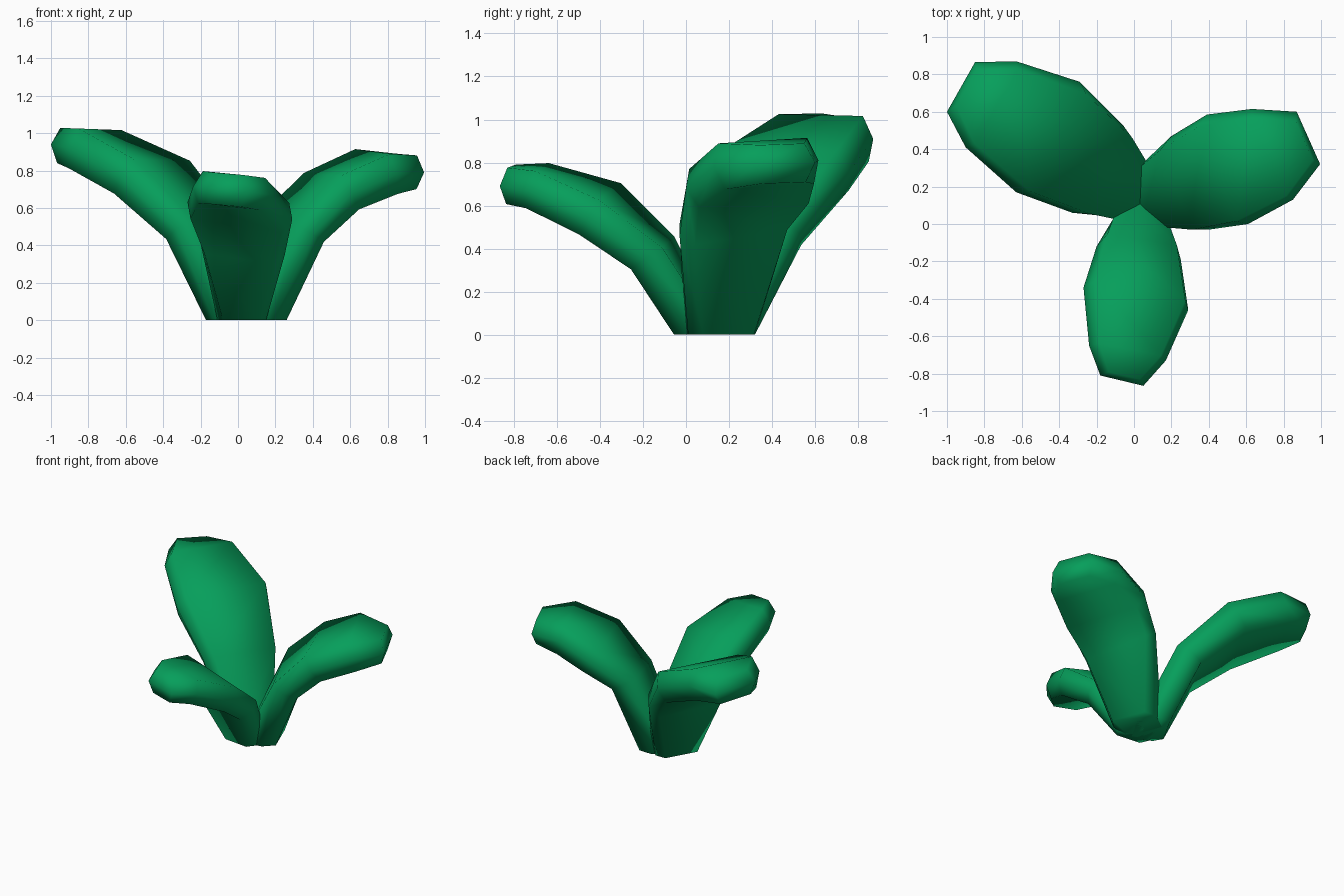
import bpy, bmesh
from mathutils import Vector

if "Cube" in bpy.data.objects:
    bpy.data.objects.remove(bpy.data.objects["Cube"])

green = bpy.data.materials.new("leaf green")
green.diffuse_color = (0.002, 0.345, 0.105, 1)
green.use_nodes = True
green.node_tree.nodes["Principled BSDF"].inputs["Base Color"].default_value = green.diffuse_color


def leaf(name, stations):
    """Thick leaf lofted through (left edge, right edge, half thickness) stations."""
    bm = bmesh.new()
    mids = [(Vector(l) + Vector(r)) / 2 for l, r, h in stations]
    last = len(stations) - 1
    rings = []
    for i, (l, r, h) in enumerate(stations):
        l, r = Vector(l), Vector(r)
        if i == 0:
            t = Vector((0, 0, 1))           # foot is cut flat on the ground
        else:
            t = (mids[min(i + 1, last)] - mids[i - 1]).normalized()
        n = (r - l).cross(t).normalized()
        if i and n.z < 0:
            n = -n
        if i == 0 and n.dot(mids[1] - mids[0]) > 0:
            n = -n                          # upper side faces the middle of the plant
        e = (r - l).normalized() * min(0.04, (r - l).length * 0.14)
        back = t * (0.025 if i == last else 0)
        up = n * (0.15 if i == 0 else h)    # feet overlap in the middle
        dn = n * h
        pts = [l, l + e + up - back, r - e + up - back, r,
               r - e - dn - back, l + e - dn - back]
        rings.append([bm.verts.new(p) for p in pts])
    for a, b in zip(rings, rings[1:]):
        for k in range(6):
            j = (k + 1) % 6
            bm.faces.new((a[k], a[j], b[j], b[k]))
    # foot cap and rounded tip
    bm.faces.new(rings[0])
    tip = rings[-1]
    bm.faces.new(tip[:4])
    bm.faces.new((tip[3], tip[4], tip[5], tip[0]))
    bmesh.ops.recalc_face_normals(bm, faces=bm.faces[:])
    me = bpy.data.meshes.new(name)
    bm.to_mesh(me)
    bm.free()
    me.materials.append(green)
    ob = bpy.data.objects.new(name, me)
    bpy.context.collection.objects.link(ob)
    bpy.ops.object.select_all(action='DESELECT')
    ob.select_set(True)
    bpy.context.view_layer.objects.active = ob
    bpy.ops.object.shade_smooth_by_angle(angle=1.31)


# large leaf, back left
leaf("large_leaf", [
    ((-0.13, 0.04, 0), (0.03, 0.32, 0), 0.07),
    ((-0.33, 0.06, 0.49), (-0.06, 0.53, 0.47), 0.10),
    ((-0.63, 0.17, 0.77), (-0.29, 0.76, 0.76), 0.11),
    ((-0.90, 0.41, 0.92), (-0.63, 0.87, 0.91), 0.11),
    ((-1.00, 0.60, 0.94), (-0.85, 0.865, 0.90), 0.095)])

# medium leaf, right
leaf("medium_leaf", [
    ((0.19, 0.01, 0), (0.07, 0.32, 0), 0.09),
    ((0.40, -0.03, 0.46), (0.20, 0.47, 0.54), 0.095),
    ((0.61, 0.00, 0.68), (0.39, 0.585, 0.70), 0.105),
    ((0.85, 0.13, 0.78), (0.63, 0.615, 0.81), 0.11),
    ((0.995, 0.32, 0.79), (0.87, 0.60, 0.80), 0.09)])

# small leaf, front
leaf("small_leaf", [
    ((-0.11, 0.03, 0), (0.15, 0.00, 0), 0.06),
    ((-0.20, -0.12, 0.41), (0.25, -0.19, 0.35), 0.09),
    ((-0.27, -0.34, 0.63), (0.29, -0.46, 0.54), 0.095),
    ((-0.24, -0.65, 0.715), (0.17, -0.73, 0.67), 0.09),
    ((-0.18, -0.81, 0.71), (0.05, -0.865, 0.69), 0.085)])
